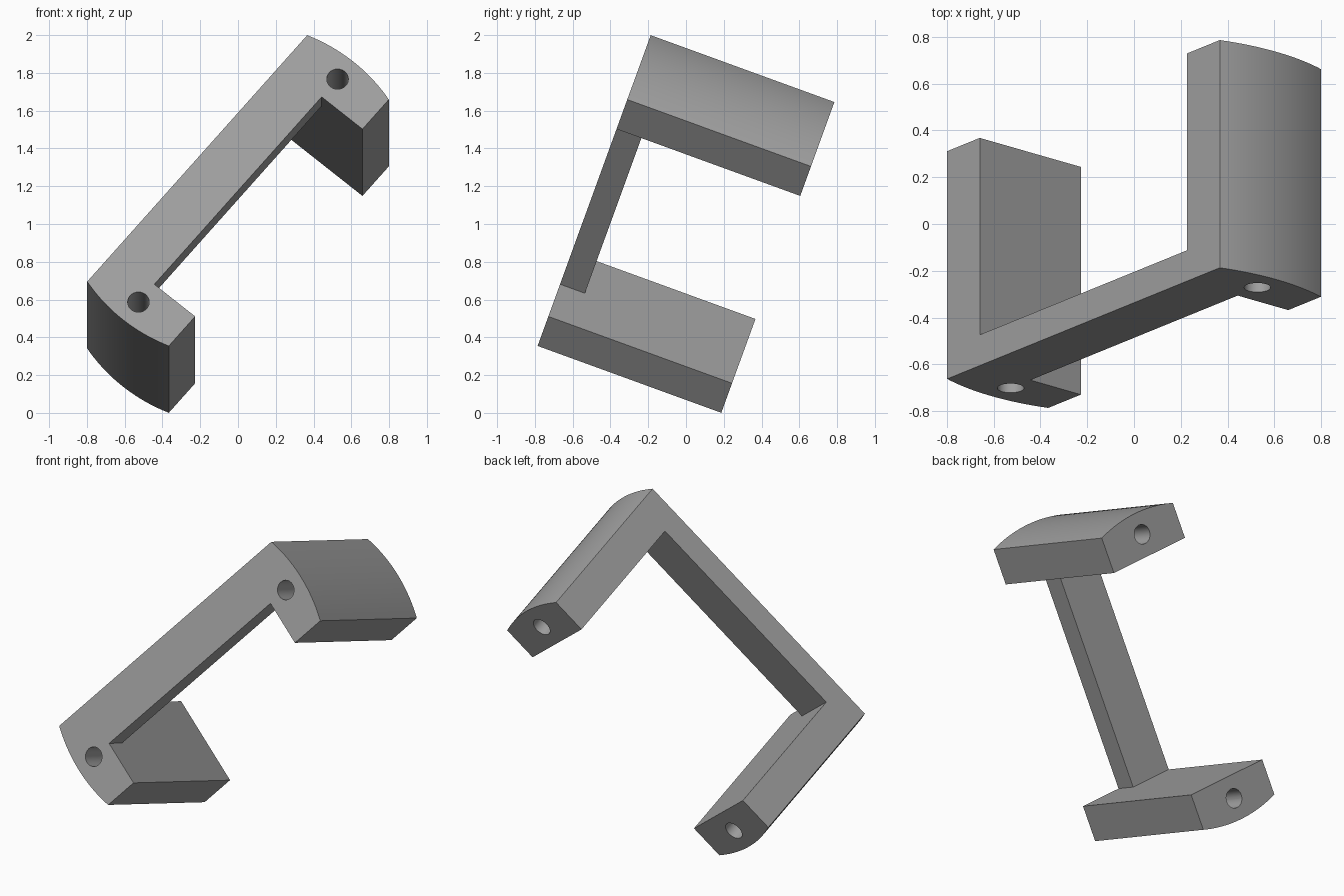
import bpy, bmesh
from math import sin, cos, asin, hypot, radians
from mathutils import Matrix, Vector

cube = bpy.data.objects.get("Cube")
if cube:
    bpy.data.objects.remove(cube, do_unlink=True)

# Main dimensions: u runs along the bar, w across it, d from front to back
INNER, OUTER, HALF_W = 0.689, 0.906, 0.282
DEPTH, BAR_DEPTH = 1.035, 0.14
HOLE_U, HOLE_R = 0.82, 0.057
FRONT, BACK = -DEPTH / 2, DEPTH / 2
MID = FRONT + BAR_DEPTH

# Tilted frame of the whole bracket
tilt, lean = radians(20), radians(50)
up = Vector((0, sin(tilt), cos(tilt)))
right = Vector((1, 0, 0))
U = right * cos(lean) + up * sin(lean)
W = right * sin(lean) - up * cos(lean)
D = U.cross(W)
frame = Matrix.Translation((0, 0, 1)) @ Matrix((U, W, D)).transposed().to_4x4()

grey = bpy.data.materials.new("plain grey")
grey.use_nodes = True
colour = (0.35, 0.35, 0.35, 1)
grey.diffuse_color = colour
grey.node_tree.nodes["Principled BSDF"].inputs["Base Color"].default_value = colour


def prism(bm, outline, d0, d1):
    a = [bm.verts.new((u, w, d0)) for u, w in outline]
    b = [bm.verts.new((u, w, d1)) for u, w in outline]
    bm.faces.new(a)
    bm.faces.new(b[::-1])
    for i in range(len(a)):
        j = (i + 1) % len(a)
        bm.faces.new((a[i], b[i], b[j], a[j]))


def make_object(name, bm):
    bmesh.ops.recalc_face_normals(bm, faces=bm.faces[:])
    bm.transform(frame)
    mesh = bpy.data.meshes.new(name)
    bm.to_mesh(mesh)
    bm.free()
    mesh.materials.append(grey)
    obj = bpy.data.objects.new(name, mesh)
    bpy.context.collection.objects.link(obj)
    return obj


# Bracket: thin front bar joined to two deep legs with rounded outer faces
bm = bmesh.new()
prism(bm, [(-INNER, -HALF_W), (INNER, -HALF_W), (INNER, 0), (-INNER, 0)], FRONT, MID)
radius = hypot(OUTER, HALF_W)
half_angle = asin(HALF_W / radius)
steps = 20
arc = [half_angle * (1 - 2 * i / steps) for i in range(steps + 1)]
for side in (1, -1):
    leg = [(INNER, -HALF_W), (INNER, 0), (INNER, HALF_W)]
    leg += [(radius * cos(a), radius * sin(a)) for a in arc]
    leg = [(side * u, w) for u, w in leg]
    prism(bm, leg, FRONT, MID)
    prism(bm, leg, MID, BACK)

# Weld the blocks: drop the paired inner faces, then merge flat areas
groups = {}
for f in bm.faces:
    key = tuple(round(c, 4) + 0.0 for c in f.calc_center_median())
    groups.setdefault(key, []).append(f)
inner = [f for g in groups.values() if len(g) > 1 for f in g]
bmesh.ops.delete(bm, geom=inner, context='FACES')
bmesh.ops.remove_doubles(bm, verts=bm.verts[:], dist=0.0001)
bmesh.ops.recalc_face_normals(bm, faces=bm.faces[:])
bmesh.ops.dissolve_limit(bm, angle_limit=radians(0.5), verts=bm.verts[:], edges=bm.edges[:])
bracket = make_object("bracket", bm)

# Screw holes through both legs
bpy.context.view_layer.objects.active = bracket
bracket.select_set(True)
for side in (1, -1):
    bm = bmesh.new()
    bmesh.ops.create_cone(bm, cap_ends=True, segments=32, radius1=HOLE_R, radius2=HOLE_R,
                          depth=DEPTH + 0.2, matrix=Matrix.Translation((side * HOLE_U, 0, 0)))
    cutter = make_object("hole_cutter", bm)
    cutter.hide_render = True
    mod = bracket.modifiers.new("screw_hole", 'BOOLEAN')
    mod.operation, mod.solver, mod.object = 'DIFFERENCE', 'EXACT', cutter
    bpy.ops.object.modifier_apply(modifier=mod.name)
    bpy.data.objects.remove(cutter, do_unlink=True)

bpy.ops.object.shade_smooth_by_angle(angle=radians(30))
